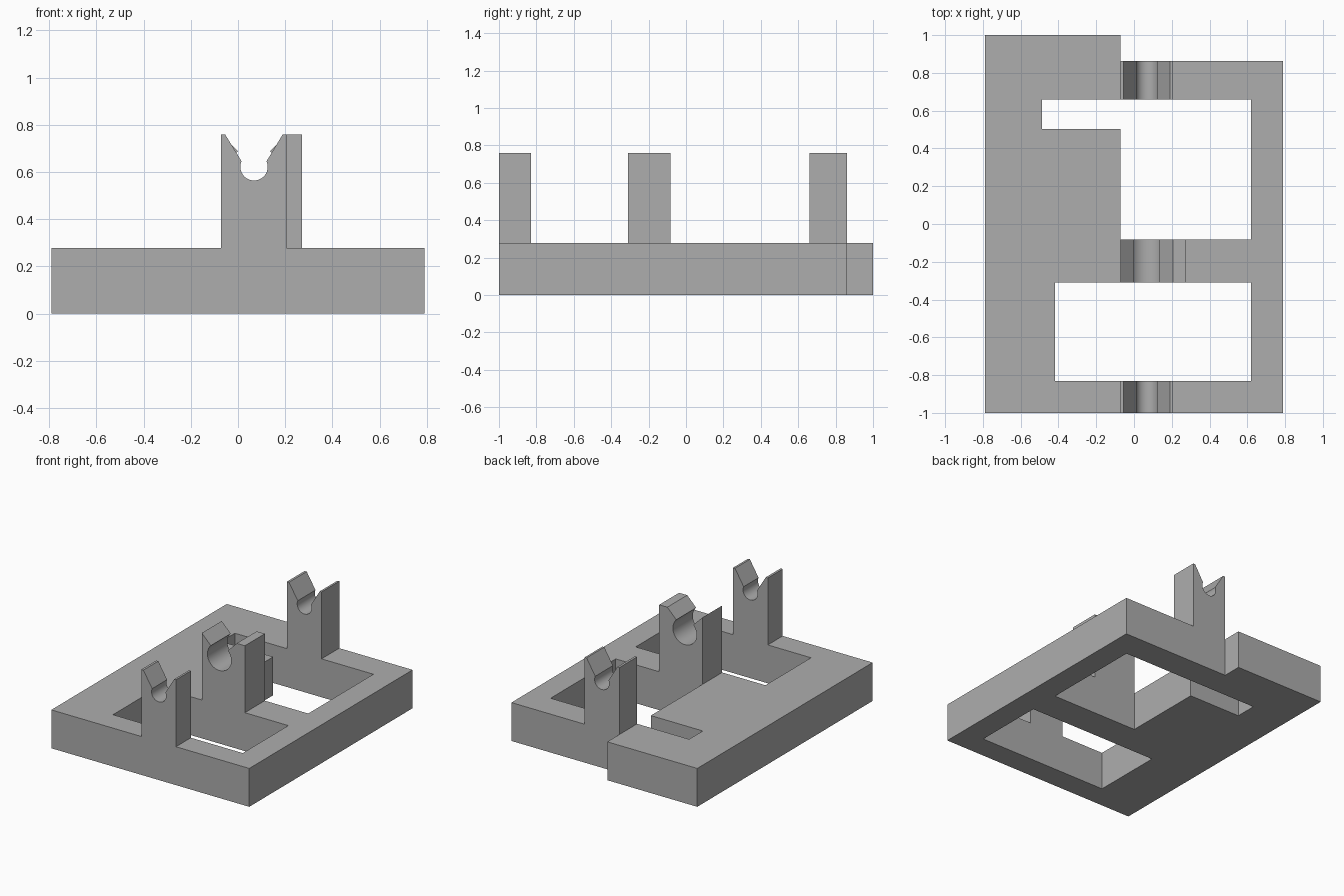
import bpy, bmesh
from math import sin, cos, asin, pi, radians
from mathutils import Vector

cube = bpy.data.objects.get("Cube")
if cube:
    bpy.data.objects.remove(cube)

BASE_H, TOP, AXLE_X, AXLE_Z = 0.277, 0.76, 0.068, 0.622
POST_L = -0.072

grey = bpy.data.materials.new("plain grey")
grey.use_nodes = True
colour = (0.42, 0.42, 0.42, 1)
grey.diffuse_color = colour
grey.node_tree.nodes["Principled BSDF"].inputs["Base Color"].default_value = colour


def prism(name, loops, place, sweep):
    """Fill closed loops (outline, then holes) and extrude them along sweep."""
    bm = bmesh.new()
    edges = []
    for loop in loops:
        vs = [bm.verts.new(place(a, b)) for a, b in loop]
        edges += [bm.edges.new((v, vs[i - 1])) for i, v in enumerate(vs)]
    faces = bmesh.ops.triangle_fill(bm, use_beauty=True, edges=edges)["geom"]
    faces = [f for f in faces if isinstance(f, bmesh.types.BMFace)]
    out = bmesh.ops.extrude_face_region(bm, geom=faces, use_keep_orig=True)["geom"]
    bmesh.ops.translate(bm, vec=Vector(sweep),
                        verts=[v for v in out if isinstance(v, bmesh.types.BMVert)])
    bmesh.ops.recalc_face_normals(bm, faces=bm.faces)
    mesh = bpy.data.meshes.new(name)
    bm.to_mesh(mesh)
    bm.free()
    mesh.materials.append(grey)
    obj = bpy.data.objects.new(name, mesh)
    bpy.context.collection.objects.link(obj)
    return obj


def rect(x0, x1, y0, y1):
    return [(x0, y0), (x1, y0), (x1, y1), (x0, y1)]


# Base plate with a stepped back edge, a front window and an L-shaped window
outline = [(-0.79, -1), (0.79, -1), (0.79, 0.862), (POST_L, 0.862), (POST_L, 1), (-0.79, 1)]
front_window = rect(-0.417, 0.619, -0.83, -0.31)
back_window = [(POST_L, -0.083), (0.619, -0.083), (0.619, 0.66),
               (-0.487, 0.66), (-0.487, 0.504), (POST_L, 0.504)]
prism("base_plate", [outline, front_window, back_window],
      lambda x, y: (x, y, 0), (0, 0, BASE_H))


# Clip posts: a V-shaped mouth leading into a round snap-in groove
def post(name, y0, y1, right, radius, neck, mouth_left, mouth_right):
    half = asin(neck / radius)
    steps = 28
    start, span = pi / 2 + half, 2 * pi - 2 * half
    groove = [(AXLE_X + radius * cos(start + span * i / steps),
               AXLE_Z + radius * sin(start + span * i / steps)) for i in range(steps + 1)]
    profile = [(POST_L, BASE_H), (POST_L, TOP)]
    if mouth_left > POST_L:
        profile.append((mouth_left, TOP))
    profile += groove + [(mouth_right, TOP), (right, TOP), (right, BASE_H)]
    obj = prism(name, [profile], lambda x, z: (x, y0, z), (0, y1 - y0, 0))
    bpy.ops.object.select_all(action="DESELECT")
    obj.select_set(True)
    bpy.context.view_layer.objects.active = obj
    bpy.ops.object.shade_smooth_by_angle(angle=radians(25))


post("front_post", -1, -0.83, 0.205, 0.058, 0.053, -0.055, 0.19)
post("middle_post", -0.31, -0.083, 0.272, 0.095, 0.068, POST_L, 0.207)
post("back_post", 0.66, 0.862, 0.205, 0.058, 0.053, -0.055, 0.19)
